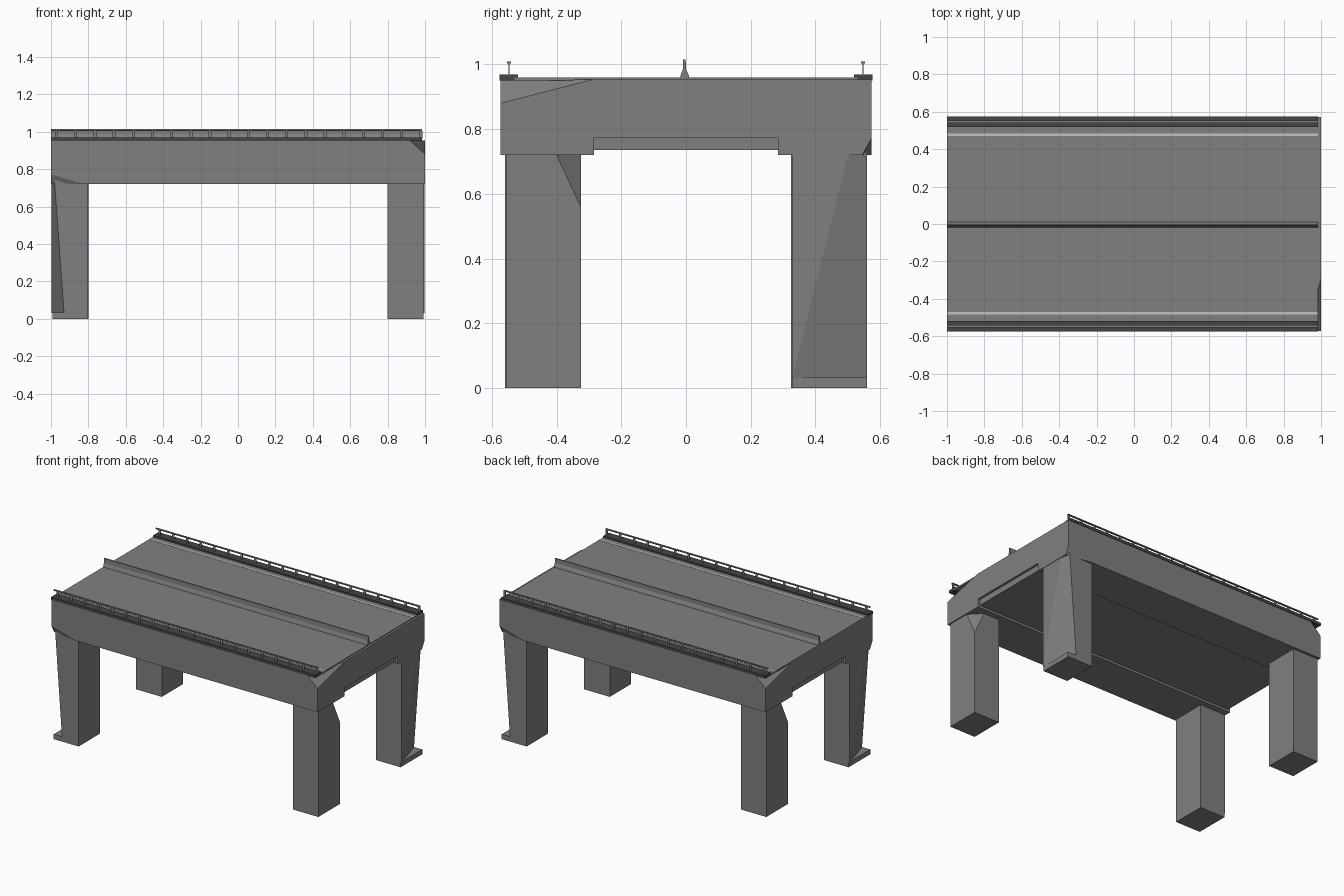
import bpy
import bmesh
from mathutils import Vector

if "Cube" in bpy.data.objects:
    bpy.data.objects.remove(bpy.data.objects["Cube"], do_unlink=True)


def material(name, value):
    m = bpy.data.materials.new(name)
    m.use_nodes = True
    col = (value, value, value, 1)
    m.diffuse_color = col
    bsdf = m.node_tree.nodes["Principled BSDF"]
    bsdf.inputs["Base Color"].default_value = col
    bsdf.inputs["Roughness"].default_value = 0.8
    return m


concrete = material("concrete grey", 0.216)
dark = material("dark curb grey", 0.06)
paint = material("light line paint", 0.55)


def add_box(bm, x, y, z):
    """Box from (min, max) ranges."""
    vs = [bm.verts.new((a, b, c)) for a in x for b in y for c in z]
    for f in ((0, 1, 3, 2), (4, 6, 7, 5), (0, 4, 5, 1), (2, 3, 7, 6), (0, 2, 6, 4), (1, 5, 7, 3)):
        bm.faces.new([vs[i] for i in f])


def add_profile(bm, yz, x0, x1):
    """Extrude a y-z outline along x."""
    face = bm.faces.new([bm.verts.new((x0, y, z)) for y, z in yz])
    ext = bmesh.ops.extrude_face_region(bm, geom=[face])["geom"]
    verts = [v for v in ext if isinstance(v, bmesh.types.BMVert)]
    bmesh.ops.translate(bm, verts=verts, vec=(x1 - x0, 0, 0))


def cut(bm, a, b, c, inside):
    """Slice off everything beyond the plane a-b-c, keeping the inside point."""
    a, b, c = Vector(a), Vector(b), Vector(c)
    n = (b - a).cross(c - a).normalized()
    if n.dot(Vector(inside) - a) > 0:
        n = -n
    bmesh.ops.bisect_plane(bm, geom=bm.verts[:] + bm.edges[:] + bm.faces[:],
                           plane_co=a, plane_no=n, clear_outer=True)
    bmesh.ops.holes_fill(bm, edges=[e for e in bm.edges if e.is_boundary], sides=0)


def finish(bm, name, mat, turn=1):
    """Make the object; turn = -1 spins it half a turn about z."""
    for v in bm.verts:
        v.co.x *= turn
        v.co.y *= turn
    bmesh.ops.recalc_face_normals(bm, faces=bm.faces[:])
    me = bpy.data.meshes.new(name)
    bm.to_mesh(me)
    bm.free()
    me.materials.append(mat)
    ob = bpy.data.objects.new(name, me)
    bpy.context.collection.objects.link(ob)
    return ob


def box(name, mat, x, y, z, turn=1):
    bm = bmesh.new()
    add_box(bm, x, y, z)
    return finish(bm, name, mat, turn)


W, LOW, TOP = 0.573, 0.72, 0.953

# main span with a long underside channel and chipped corners
bm = bmesh.new()
add_profile(bm, [(-W, LOW), (-0.285, LOW), (-0.285, 0.775), (0.285, 0.775),
                 (0.285, LOW), (W, LOW), (W, TOP), (-W, TOP)], -1, 1)
for s in (1, -1):
    mid = (0, 0, 0.85)
    cut(bm, (s, -W * s, 0.88), (s, -0.29 * s, TOP), (0.92 * s, -W * s, TOP), mid)
    cut(bm, (-s, -W * s, 0.772), (-0.82 * s, -W * s, LOW), (-s, -0.545 * s, LOW), mid)
finish(bm, "span_body", concrete)
box("underside_panel", concrete, (-0.985, 0.985), (-0.285, 0.285), (0.735, 0.78))

# road surface and edge lines
box("road_surface", concrete, (-1, 0.985), (-0.53, 0.53), (0.95, 0.959))
for s, side in ((1, "left"), (-1, "right")):
    y = 0.478 * s
    box(side + "_edge_line", paint, (-1, 0.985), (y - 0.007, y + 0.007), (0.956, 0.9605))

# central barrier
bm = bmesh.new()
add_profile(bm, [(-0.019, 0.957), (0.011, 0.957), (0.008, 0.968), (0.0, 0.985),
                 (-0.001, 1.015), (-0.009, 1.015), (-0.01, 0.985), (-0.016, 0.968)], -1, 0.985)
finish(bm, "central_barrier", concrete)

# curbs and railings
for s, side in ((1, "left"), (-1, "right")):
    box(side + "_curb", dark, (-1, 0.985), sorted((0.519 * s, 0.576 * s)), (0.95, 0.969))
    y = 0.547 * s
    bm = bmesh.new()
    add_box(bm, (-1, 0.985), (y - 0.006, y + 0.006), (1.003, 1.009))
    for i in range(20):
        x = -0.97 + i * 0.1025
        add_box(bm, (x - 0.008, x + 0.008), (y - 0.002, y + 0.002), (0.965, 1.004))
    finish(bm, side + "_railing", concrete)

# legs: one diagonal pair is straight, the other tapers above a foot
inner = (0.85, -0.45, 0.3)
for s, end in ((1, "a"), (-1, "b")):
    bm = bmesh.new()
    add_box(bm, (0.8, 0.992), (-0.555, -0.325), (0, 0.73))
    cut(bm, (0.992, -0.4, LOW), (0.992, -0.325, 0.56), (0.92, -0.325, LOW), inner)
    finish(bm, "straight_leg_" + end, concrete, s)

    bm = bmesh.new()
    add_box(bm, (-0.997, -0.805), (-0.56, -0.328), (0.03, 0.765))
    cut(bm, (-0.997, -0.328, 0.03), (-0.93, -0.56, 0.03), (-0.997, -0.5, LOW),
        (-0.85, -0.4, 0.4))
    finish(bm, "tapered_leg_" + end, concrete, s)
    box("leg_foot_" + end, concrete, (-0.992, -0.805), (-0.56, -0.328), (0, 0.033), s)
